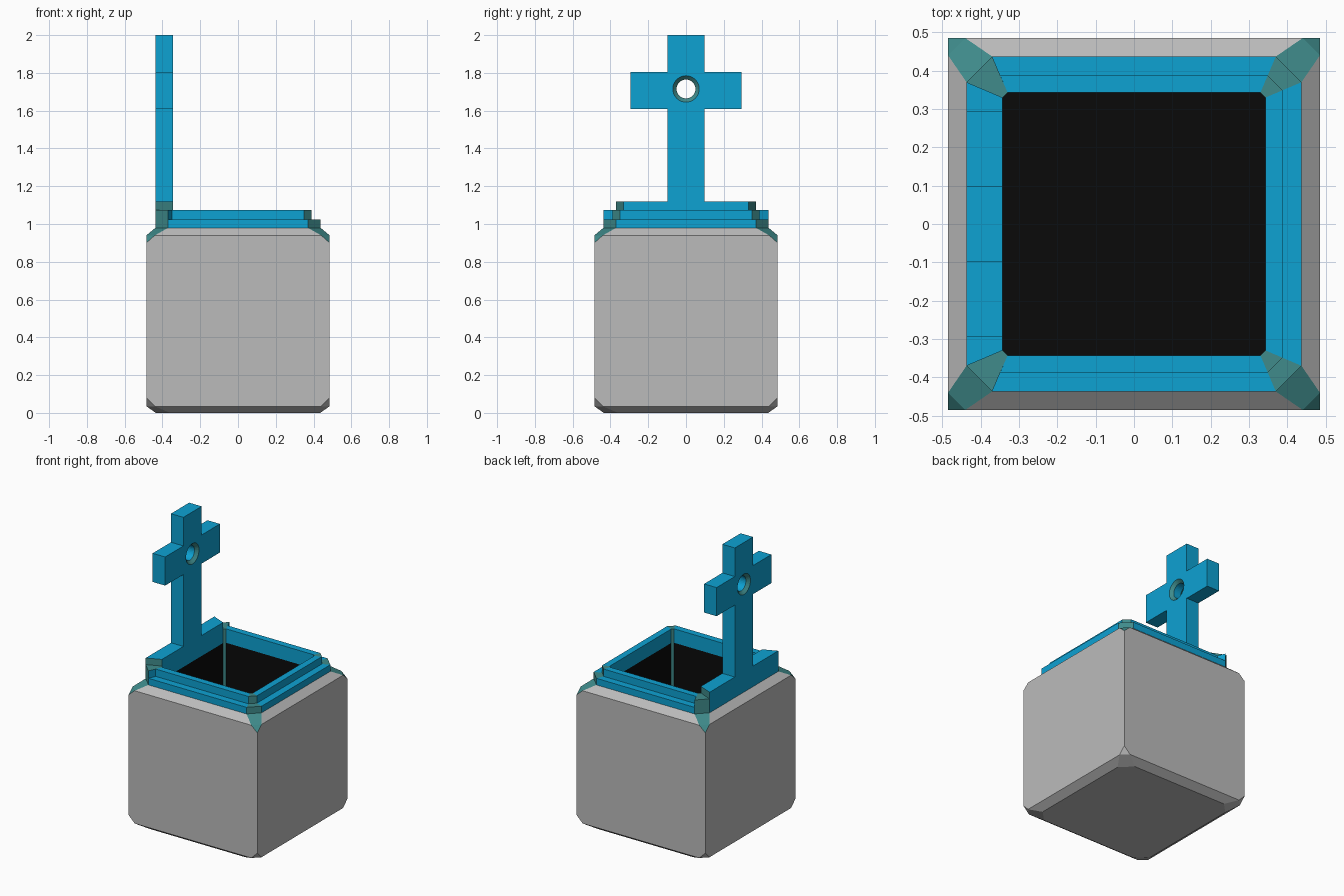
import bpy, bmesh, math
from mathutils import Matrix

if "Cube" in bpy.data.objects:
    bpy.data.objects.remove(bpy.data.objects["Cube"])


def material(name, rgb):
    m = bpy.data.materials.new(name)
    m.diffuse_color = (*rgb, 1)
    m.use_nodes = True
    m.node_tree.nodes["Principled BSDF"].inputs["Base Color"].default_value = m.diffuse_color
    return m


GREY = material("grey", (0.5, 0.5, 0.5))
BLUE = material("blue", (0.004, 0.36, 0.65))
TEAL = material("teal", (0.05, 0.26, 0.26))
BLACK = material("black", (0.003, 0.003, 0.003))


def finish(name, bm, mats):
    bmesh.ops.recalc_face_normals(bm, faces=bm.faces)
    me = bpy.data.meshes.new(name)
    bm.to_mesh(me)
    bm.free()
    for m in mats:
        me.materials.append(m)
    ob = bpy.data.objects.new(name, me)
    bpy.context.collection.objects.link(ob)
    return ob


def prism(name, pts, z0, z1, mats, pick=None):
    """Upright prism over a 2D outline; pick(normal) gives the material slot."""
    bm = bmesh.new()
    lo = [bm.verts.new((x, y, z0)) for x, y in pts]
    hi = [bm.verts.new((x, y, z1)) for x, y in pts]
    bm.faces.new(lo)
    bm.faces.new(hi)
    n = len(pts)
    for i in range(n):
        j = (i + 1) % n
        bm.faces.new((lo[i], lo[j], hi[j], hi[i]))
    bmesh.ops.recalc_face_normals(bm, faces=bm.faces)
    if pick:
        for f in bm.faces:
            f.material_index = pick(f.normal)
    return finish(name, bm, mats)


# body: box with chamfered top and bottom edges and cut corners, open on top
H = 0.485
corner = [(H, H, 0.90), (0.44, H, 0.94), (H, 0.44, 0.94), (0.37, 0.437, 0.98), (0.437, 0.37, 0.98),
          (H, H, 0.08), (0.44, H, 0.035), (H, 0.44, 0.035), (0.36, 0.435, 0), (0.435, 0.36, 0)]
bm = bmesh.new()
for sx in (-1, 1):
    for sy in (-1, 1):
        for x, y, z in corner:
            bm.verts.new((sx * x, sy * y, z))
bmesh.ops.convex_hull(bm, input=bm.verts)
bmesh.ops.dissolve_limit(bm, angle_limit=0.01, verts=bm.verts, edges=bm.edges)
bm.normal_update()
bmesh.ops.delete(bm, geom=[f for f in bm.faces if f.normal.z > 0.99], context='FACES')
for f in bm.faces:
    n = f.normal
    if min(abs(n.x), abs(n.y)) > 0.1 and f.calc_center_median().z > 0.5:
        f.material_index = 1
finish("box_body", bm, [GREY, TEAL])

# dark cavity with narrow coloured corner strips
IN, CUT, FLOOR = 0.343, 0.33, 0.10
ring = [(CUT, -IN), (IN, -CUT), (IN, CUT), (CUT, IN), (-CUT, IN), (-IN, CUT), (-IN, -CUT), (-CUT, -IN)]
bm = bmesh.new()
lo = [bm.verts.new((x, y, FLOOR)) for x, y in ring]
hi = [bm.verts.new((x, y, 0.98)) for x, y in ring]
bm.faces.new(lo)
for i in range(8):
    j = (i + 1) % 8
    bm.faces.new((lo[j], lo[i], hi[i], hi[j])).material_index = 1 - i % 2
cavity = finish("cavity", bm, [BLACK, TEAL])
cavity.data.flip_normals()

# stepped rim: (outer half, half length of outer edge, bottom, top)
Z0, Z1, Z2, Z3 = 0.98, 1.025, 1.075, 1.12
OUT, MID = (0.437, 0.37), (0.388, 0.349)
steps = [("lower", OUT, Z0, Z1), ("upper", MID, Z1, Z2)]


def diagonal(n):
    return int(n.z > 0.5 or min(abs(n.x), abs(n.y)) > 0.5)


for label, (o, l), z0, z1 in steps:
    bar = [(l, o), (-l, o), (-CUT, IN), (CUT, IN)]
    prism("rim_back_" + label, bar, z0, z1, [BLUE])
    prism("rim_front_" + label, [(x, -y) for x, y in bar], z0, z1, [BLUE])
    prism("rim_right_" + label, [(y, x) for x, y in bar], z0, z1, [BLUE])
    for s, side in ((1, "back"), (-1, "front")):
        quad = [(o, s * l), (l, s * o), (CUT, s * IN), (IN, s * CUT)]
        prism("rim_corner_right_%s_%s" % (side, label), quad, z0, z1, [BLUE, TEAL], diagonal)

# taller left wall with its corners
o, l = OUT
for s, side in ((1, "back"), (-1, "front")):
    quad = [(-o, s * l), (-l, s * o), (-CUT, s * IN), (-IN, s * CUT)]
    prism("rim_corner_left_" + side, quad, Z0, Z2, [BLUE, TEAL], diagonal)
prism("rim_left", [(-o, l), (-o, -l), (-IN, -CUT), (-IN, CUT)], Z0, Z3,
      [BLUE, TEAL], lambda n: int(abs(n.y) > 0.5))

# cross standing on the left wall
half = [(0.098, Z3), (0.098, 1.61), (0.295, 1.61), (0.295, 1.805), (0.098, 1.805), (0.098, 2.0)]
outline = half + [(-y, z) for y, z in reversed(half)]
bm = bmesh.new()
face = bm.faces.new([bm.verts.new((-o, y, z)) for y, z in outline])
ext = bmesh.ops.extrude_face_region(bm, geom=[face], use_keep_orig=True)
for v in [g for g in ext["geom"] if isinstance(g, bmesh.types.BMVert)]:
    v.co.x = -IN
cross = finish("cross", bm, [BLUE, TEAL])

# countersunk hole through the cross
E, SIDES = 0.01, 32
profile = [(-o - E, 0.08), (-o + 0.02, 0.05), (-IN - 0.02, 0.05), (-IN + E, 0.08)]
bm = bmesh.new()
rings = []
for x, r in profile:
    rings.append([bm.verts.new((x, r * math.cos(a), 1.715 + r * math.sin(a)))
                  for a in (2 * math.pi * k / SIDES for k in range(SIDES))])
bm.faces.new(rings[0])
bm.faces.new(rings[-1])
for b in range(3):
    for k in range(SIDES):
        j = (k + 1) % SIDES
        f = bm.faces.new((rings[b][k], rings[b][j], rings[b + 1][j], rings[b + 1][k]))
        f.material_index = int(b != 1)
cutter = finish("hole_cutter", bm, [BLUE, TEAL])
cutter.hide_render = True
mod = cross.modifiers.new("hole", 'BOOLEAN')
mod.operation, mod.solver, mod.object = 'DIFFERENCE', 'EXACT', cutter
mod.material_mode = 'TRANSFER'
bpy.context.view_layer.objects.active = cross
bpy.ops.object.modifier_apply(modifier="hole")
bpy.data.objects.remove(cutter)
